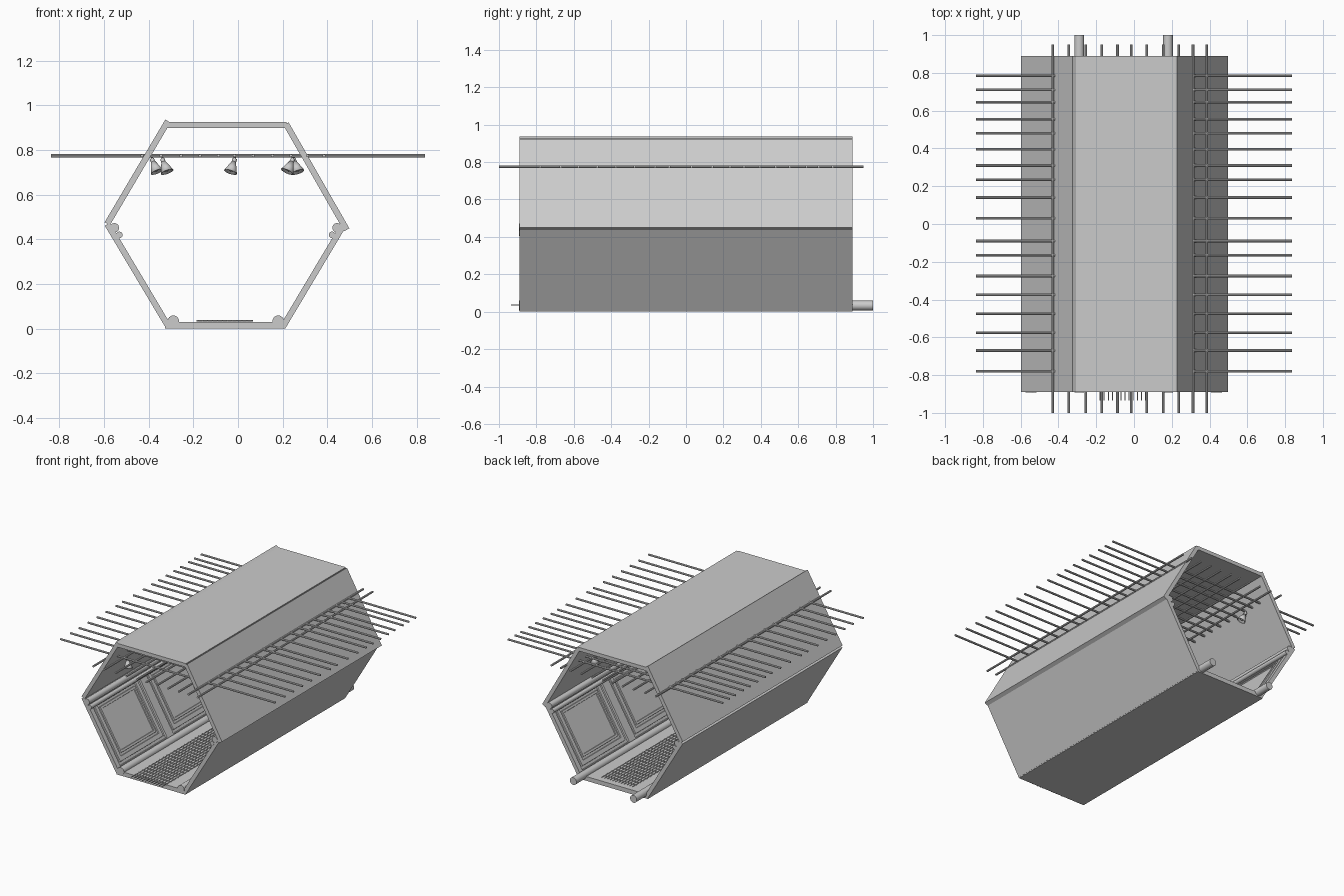
import bpy, bmesh, math
from mathutils import Vector, Matrix

if "Cube" in bpy.data.objects:
    bpy.data.objects.remove(bpy.data.objects["Cube"])

HALF = 0.89                       # half length of the corridor
CX = -0.055                       # corridor centre line in x


def finish(bm, name, smooth=False):
    bmesh.ops.recalc_face_normals(bm, faces=bm.faces)
    me = bpy.data.meshes.new(name)
    bm.to_mesh(me)
    bm.free()
    ob = bpy.data.objects.new(name, me)
    bpy.context.collection.objects.link(ob)
    if smooth:
        bpy.ops.object.select_all(action='DESELECT')
        ob.select_set(True)
        bpy.context.view_layer.objects.active = ob
        bpy.ops.object.shade_smooth_by_angle(angle=math.radians(40))
    return ob


def slab(name, a, b, t, recessed=False):
    """Long wall slab between two (x, z) points; inner face on its +normal."""
    a, b = Vector((a[0], 0, a[1])), Vector((b[0], 0, b[1]))
    d = (b - a).normalized()
    y = Vector((0, 1, 0))
    n = d.cross(y)
    bm = bmesh.new()
    bmesh.ops.create_cube(bm, size=1)
    bmesh.ops.scale(bm, vec=((b - a).length, 2 * HALF, t), verts=bm.verts)
    if recessed:
        # three bays, each with nested stepped squares
        for s in (-1, 1):
            bmesh.ops.bisect_plane(bm, geom=bm.verts[:] + bm.edges[:] + bm.faces[:],
                                   plane_co=(0, s * HALF / 3, 0), plane_no=(0, 1, 0))
        bm.normal_update()
        bays = [f for f in bm.faces if f.normal.z > 0.9]
        for width, step in ((0.05, -0.012), (0.025, 0.008), (0.04, -0.008),
                            (0.02, 0.008), (0.02, -0.006)):
            bmesh.ops.inset_individual(bm, faces=bays, thickness=width, depth=0)
            bmesh.ops.inset_individual(bm, faces=bays, thickness=0.003, depth=step)
    m = Matrix((d, y, n)).transposed().to_4x4()
    m.translation = (a + b) / 2
    bmesh.ops.transform(bm, matrix=m, verts=bm.verts)
    return finish(bm, name)


def add_rod(bm, p, q, r, r2=None, seg=8, caps=True):
    p, q = Vector(p), Vector(q)
    m = (q - p).to_track_quat('Z', 'Y').to_matrix().to_4x4()
    m.translation = (p + q) / 2
    bmesh.ops.create_cone(bm, cap_ends=caps, segments=seg, radius1=r,
                          radius2=r if r2 is None else r2,
                          depth=(q - p).length, matrix=m)


# six walls of the hexagonal corridor
slab("floor", (-0.326, 0.016), (0.212, 0.016), 0.030)
slab("lower_right_wall", (0.203, 0.012), (0.475, 0.468), 0.027, True)
slab("upper_right_wall", (0.487, 0.443), (0.215, 0.918), 0.027)
slab("ceiling", (0.217, 0.913), (-0.320, 0.913), 0.026)
slab("upper_left_wall", (-0.314, 0.930), (-0.586, 0.470), 0.027)
slab("lower_left_wall", (-0.585, 0.468), (-0.313, 0.012), 0.027, True)

# ceiling lattice of crossing rods
bm = bmesh.new()
for y in (0.785, 0.71, 0.645, 0.555, 0.48, 0.395, 0.31, 0.235, 0.14, 0.03,
          -0.09, -0.165, -0.275, -0.375, -0.475, -0.575, -0.67, -0.78):
    add_rod(bm, (-0.837, y, 0.775), (0.837, y, 0.775), 0.007)
finish(bm, "cross_rods", True)
bm = bmesh.new()
for x in (-0.43, -0.345, -0.255, -0.17, -0.087, -0.015, 0.068, 0.155, 0.237, 0.312, 0.385):
    add_rod(bm, (x, -1, 0.775), (x, 0.95, 0.775), 0.007)
finish(bm, "lengthwise_rods", True)

# floor and wall pipes, mirrored about the corridor centre
for side, s in (("left", -1), ("right", 1)):
    for name, off, z, r, end in (("floor_pipe", 0.235, 0.033, 0.026, 1.0),
                                 ("large_wall_pipe", 0.499, 0.452, 0.021, HALF),
                                 ("small_wall_pipe", 0.477, 0.420, 0.015, HALF)):
        bm = bmesh.new()
        x = CX + s * off
        add_rod(bm, (x, -HALF - 0.003, z), (x, end, z), r, seg=24)
        finish(bm, side + "_" + name, True)

# floor grating
bm = bmesh.new()
for i in range(12):
    x = -0.18 + i * 0.022
    add_rod(bm, (x, -0.935, 0.035), (x, 0.85, 0.035), 0.003, seg=6)
for i in range(44):
    y = -0.88 + i * 0.0395
    add_rod(bm, (-0.187, y, 0.035), (0.067, y, 0.035), 0.003, seg=6)
finish(bm, "floor_grating", True)

# tilted spotlights hanging from the lattice
for i, (x, y, tilt) in enumerate(((-0.338, -0.75, 0.02), (0.245, -0.75, -0.025),
                                  (-0.015, 0.0, -0.018), (-0.385, 0.65, 0.022),
                                  (0.25, 0.65, 0.018))):
    top = Vector((x, y, 0.758))
    d = Vector((tilt, -0.018, -0.055)).normalized()
    bm = bmesh.new()
    add_rod(bm, top + d * 0.012, top + d * 0.062, 0.010, 0.030, seg=20, caps=False)
    shade = finish(bm, "spotlight_shade_%d" % (i + 1), True)
    mod = shade.modifiers.new("thickness", 'SOLIDIFY')
    mod.thickness = 0.003
    bm = bmesh.new()
    add_rod(bm, (x, y, 0.775), top, 0.005)
    add_rod(bm, top - d * 0.003, top + d * 0.014, 0.010, seg=16)
    bmesh.ops.create_uvsphere(bm, u_segments=12, v_segments=8, radius=0.014,
                              matrix=Matrix.Translation(top + d * 0.045))
    finish(bm, "spotlight_socket_and_bulb_%d" % (i + 1), True)
